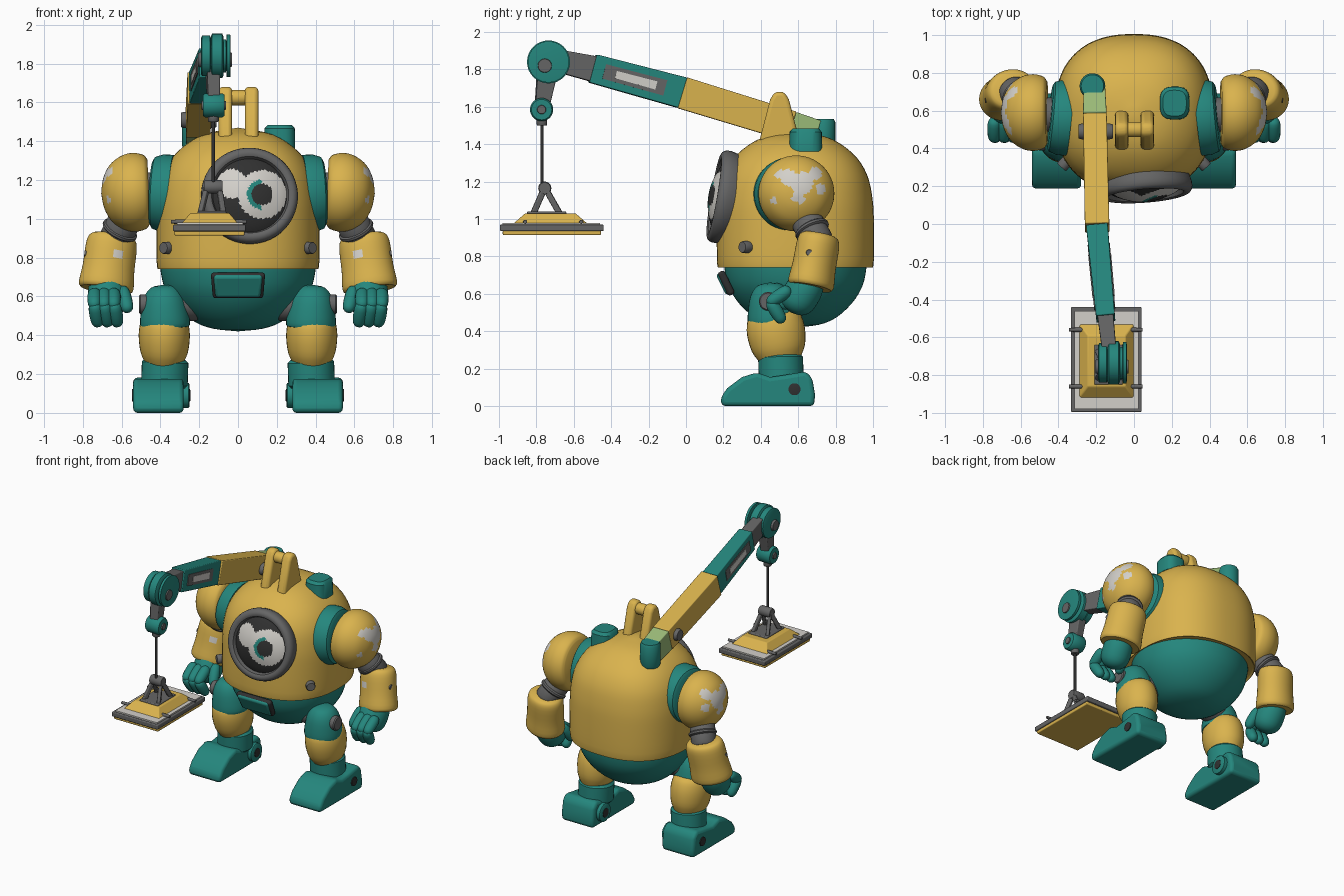
import bpy, bmesh, math
from mathutils import Vector, Matrix

old = bpy.data.objects.get("Cube")
if old:
    bpy.data.objects.remove(old, do_unlink=True)


def material(name, r, g, b):
    m = bpy.data.materials.new(name)
    m.use_nodes = True
    m.diffuse_color = (r, g, b, 1)
    m.node_tree.nodes["Principled BSDF"].inputs["Base Color"].default_value = (r, g, b, 1)
    return m


YELLOW = material("yellow paint", .70, .45, .075)
TEAL = material("teal paint", .018, .24, .205)
GREY = material("grey metal", .13, .13, .13)
DARK = material("dark metal", .03, .03, .03)
WHITE = material("worn white", .65, .63, .59)
PALE = material("pale green", .33, .50, .19)


def finish(name, bm, mats, rule=None, bevel=0, angle=40):
    """Turn a bmesh into a shaded object, colouring faces by a rule."""
    bmesh.ops.remove_doubles(bm, verts=bm.verts, dist=1e-5)
    bmesh.ops.recalc_face_normals(bm, faces=bm.faces)
    if rule:
        for f in bm.faces:
            f.material_index = rule(f.calc_center_median())
    mesh = bpy.data.meshes.new(name)
    bm.to_mesh(mesh)
    bm.free()
    ob = bpy.data.objects.new(name, mesh)
    bpy.context.collection.objects.link(ob)
    for m in mats if isinstance(mats, list) else [mats]:
        mesh.materials.append(m)
    if bevel:
        mod = ob.modifiers.new("Bevel", "BEVEL")
        mod.width, mod.segments = bevel, 3
    bpy.ops.object.select_all(action="DESELECT")
    ob.select_set(True)
    bpy.context.view_layer.objects.active = ob
    bpy.ops.object.shade_smooth_by_angle(angle=math.radians(angle))
    return ob


def spline(pts, n):
    """Catmull-Rom refinement of a profile."""
    p = [Vector(q) for q in pts]
    p = [2 * p[0] - p[1]] + p + [2 * p[-1] - p[-2]]
    out = []
    for a, b, c, d in zip(p, p[1:], p[2:], p[3:]):
        for i in range(n):
            t = i / n
            out.append(.5 * (2 * b + (c - a) * t + (2 * a - 5 * b + 4 * c - d) * t * t
                             + (3 * b - a - 3 * c + d) * t ** 3))
    return out + [p[-2]]


def turned(name, a, b, prof, mats, rule=None, squash=1, power=2, seg=32, smooth=1):
    """Profile of (fraction along a-b, radius) swept round the axis."""
    a, b = Vector(a), Vector(b)
    rot = Vector((0, 0, 1)).rotation_difference(b - a)
    length = (b - a).length
    bm = bmesh.new()
    rings = []
    for t, r in spline(prof, smooth):
        ring = []
        for i in range(seg):
            c, s = math.cos(math.tau * i / seg), math.sin(math.tau * i / seg)
            k = max(r, 0) / (abs(c) ** power + abs(s) ** power) ** (1 / power)
            ring.append(bm.verts.new(a + rot @ Vector((k * c, k * s * squash, t * length))))
        rings.append(ring)
    for p, q in zip(rings, rings[1:]):
        for i in range(seg):
            j = (i + 1) % seg
            bm.faces.new((p[i], p[j], q[j], q[i]))
    for ring, (t, r) in ((rings[0], prof[0]), (rings[-1], prof[-1])):
        if r > 0:
            bm.faces.new(ring)
    return finish(name, bm, mats, rule)


def rod(name, a, b, r, mat, edge=.1):
    return turned(name, a, b, [(0, r * .88), (edge, r), (1 - edge, r), (1, r * .88)], mat)


def beam(name, a, b, w, h, mat, w2=None, h2=None, bevel=.006):
    """Box beam between two points, tapering to w2 by h2."""
    a, b = Vector(a), Vector(b)
    d = (b - a).normalized()
    side = d.cross(Vector((0, 0, 1)) if abs(d.z) < .99 else Vector((0, 1, 0))).normalized()
    up = side.cross(d)
    bm = bmesh.new()
    ends = [[bm.verts.new(p + side * u * x / 2 + up * v * y / 2)
             for u, v in ((-1, -1), (1, -1), (1, 1), (-1, 1))]
            for p, x, y in ((a, w, h), (b, w2 or w, h2 or h))]
    for e in ends:
        bm.faces.new(e)
    for i in range(4):
        j = (i + 1) % 4
        bm.faces.new((ends[0][i], ends[0][j], ends[1][j], ends[1][i]))
    return finish(name, bm, mat, bevel=bevel, angle=30)


def slab(name, pts, x0, x1, mat, bevel):
    """Side outline in y and z, extruded along x."""
    bm = bmesh.new()
    face = bm.faces.new([bm.verts.new((x0, y, z)) for y, z in pts])
    ext = bmesh.ops.extrude_face_region(bm, geom=[face])
    bmesh.ops.translate(bm, vec=(x1 - x0, 0, 0),
                        verts=[v for v in ext["geom"] if isinstance(v, bmesh.types.BMVert)])
    return finish(name, bm, mat, bevel=bevel)


# Torso: yellow shell over a teal bowl
turned("torso_shell", (0, .585, .75), (0, .585, 1.47),
       [(0, .40), (.01, .418), (.3, .42), (.5, .412), (.68, .382), (.83, .31), (.95, .18), (1, 0)],
       YELLOW, power=2.4, seg=64, smooth=4)
turned("belly", (0, .585, .42), (0, .585, .78),
       [(0, 0), (.04, .13), (.14, .225), (.35, .315), (.6, .375), (.85, .398), (1, .40)],
       TEAL, squash=.95, seg=64, smooth=3)
beam("belly_pocket_trim", (0, .245, .595), (0, .185, .72), .26, .04, DARK, .28, bevel=.015)
beam("belly_pocket", (0, .235, .602), (0, .18, .713), .235, .045, TEAL, .255, bevel=.015)

# Eye porthole
centre, look = Vector((.06, .185, 1.12)), Vector((.08, -1, .17)).normalized()
turned("eye_rim", centre - look * .07, centre + look * .035,
       [(0, .235), (.5, .25), (.85, .245), (1, .225), (.95, .2), (.6, .188), (.4, .185)],
       GREY, seg=48, smooth=2)


def eye_colour(p):
    pupil = math.hypot(p.x - .125, p.z - 1.126)
    if pupil < .055:
        return 0
    if pupil < .078 and p.x < .12:
        return 2
    if pupil < .125 or math.hypot(p.x + .03, p.z - 1.18) < .075:
        return 1
    return 0


turned("eye_lens", centre, centre + look * .065,
       [(0, .2), (.3, .17), (.55, .135), (.8, .09), (.95, .045), (1, 0)],
       [DARK, WHITE, TEAL], eye_colour, seg=72, smooth=4)

# Lifting handle and cap on top of the shell
for side, x0 in (("right", -.10), ("left", .035)):
    slab("handle_lug_" + side, [(.39, 1.41), (.45, 1.64), (.475, 1.68), (.525, 1.68), (.55, 1.64), (.61, 1.41)],
         x0, x0 + .07, YELLOW, .02)
rod("handle_bar", (-.06, .5, 1.625), (.07, .5, 1.625), .04, YELLOW)
turned("top_cap", (.215, .64, 1.36), (.215, .64, 1.485), [(0, .08), (.85, .078), (1, .062)],
       TEAL, power=3, squash=1.1)


def shoulder_wear(p):
    blobs = ((.55, 1.22, .045), (.62, 1.19, .06), (.69, 1.24, .035), (.60, 1.12, .035), (.50, 1.24, .025),
             (.72, 1.16, .03), (.47, 1.1, .02))
    return int(abs(p.x) > .55 and any(math.hypot(p.y - y, p.z - z) < r for y, z, r in blobs))


def forearm_wear(p):
    return int(p.y < .68 and abs(abs(p.x) - .625) < .025 and abs(p.z - .83) < .025)


# Limbs, one pass for each side
for s, side in ((1, "left"), (-1, "right")):
    def P(x, y, z):
        return (s * x, y, z)

    rod("shell_bolt_" + side, P(.33, .36, .85), P(.385, .30, .85), .032, GREY)
    # Arm
    turned("shoulder_socket_" + side, P(.34, .56, 1.13), P(.445, .57, 1.135),
           [(0, .2), (.5, .2), (.9, .185), (1, .165)], TEAL, seg=48)
    rod("shoulder_axle_" + side, P(.42, .58, 1.15), P(.49, .58, 1.15), .09, GREY)
    turned("shoulder_" + side, P(.46, .59, 1.14), P(.705, .59, 1.13),
           [(0, .165), (.08, .19), (.3, .203), (.55, .19), (.8, .145), (.95, .075), (1, 0)],
           [YELLOW, WHITE], shoulder_wear, seg=72, smooth=4)
    rod("elbow_" + side, P(.58, .64, 1.0), P(.645, .71, .87), .085, GREY)
    rod("elbow_band_" + side, P(.602, .668, .955), P(.615, .68, .93), .095, GREY, .3)
    turned("forearm_" + side, P(.645, .715, .915), P(.682, .665, .635),
           [(0, .085), (.05, .103), (.2, .113), (.6, .115), (.92, .122), (1, .112)],
           [YELLOW, WHITE], forearm_wear, squash=1.18, seg=48, smooth=3)
    rod("forearm_bolt_" + side, P(.75, .66, .82), P(.79, .66, .82), .018, GREY)
    # Hand with curled fingers
    turned("palm_" + side, P(.68, .67, .69), P(.665, .56, .50),
           [(0, .08), (.3, .098), (.7, .095), (.92, .06), (1, 0)], TEAL, smooth=3)
    pill = [(0, 0), (.08, .026), (.3, .036), (.75, .034), (.94, .022), (1, 0)]
    for i in range(3):
        x = .64 + .05 * i
        turned(f"knuckle_{i}_{side}", P(x, .56, .63), P(x, .435, .545), pill, TEAL, seg=16, smooth=2)
        turned(f"fingertip_{i}_{side}", P(x, .445, .57), P(x - .02, .52, .445), pill, TEAL, seg=16, smooth=2)
    turned("thumb_" + side, P(.60, .60, .65), P(.565, .51, .52), pill, TEAL, seg=16, smooth=2)
    # Leg
    rod("hip_axle_" + side, P(.2, .5, .56), P(.4, .46, .555), .085, GREY)
    turned("thigh_" + side, P(.385, .445, .66), P(.375, .46, .44),
           [(0, 0), (.06, .065), (.3, .105), (.7, .125), (.95, .128), (1, .115)], TEAL, smooth=3)
    rod("hip_disc_" + side, P(.44, .44, .56), P(.51, .44, .56), .05, GREY)
    turned("shin_" + side, P(.38, .465, .50), P(.38, .505, .25),
           [(0, .10), (.12, .122), (.4, .132), (.75, .122), (1, .095)], YELLOW, squash=1.18, smooth=3)
    rod("boot_cuff_" + side, P(.375, .505, .275), P(.38, .51, .13), .12, TEAL)
    slab("boot_" + side, [(.19, 0), (.185, .045), (.22, .095), (.30, .155), (.38, .18), (.45, .155),
                          (.52, .165), (.64, .185), (.675, .15), (.69, .06), (.685, 0)],
         s * .28, s * .54, TEAL, .035)
    rod("ankle_hub_" + side, P(.25, .58, .09), P(.3, .58, .09), .065, TEAL)
    for x in (.246, .535):
        rod("ankle_bolt_" + side, P(x, .58, .09), P(x + .012, .58, .09), .032, DARK)

# Crane arm
rod("crane_base", (-.22, .73, 1.36), (-.22, .73, 1.535), .068, TEAL)
root, middle = Vector((-.21, .73, 1.445)), Vector((-.195, -.02, 1.675))
tip, wrist = Vector((-.15, -.5, 1.805)), Vector((-.13, -.68, 1.845))
patch = root.lerp(middle, .22)
beam("boom_patch", root.lerp(middle, .04), patch, .115, .15, PALE, .125, .16)
beam("boom_rear", patch, middle, .125, .165, YELLOW, .13, .172)
beam("boom_front", middle, tip, .115, .168, TEAL, .10, .155)
beam("boom_slot", middle.lerp(tip, .2), middle.lerp(tip, .88), .118, .085, GREY, .112, .08, bevel=0)
beam("boom_slot_wear", middle.lerp(tip, .3), middle.lerp(tip, .75), .122, .045, WHITE, .119, .04, bevel=0)
beam("boom_neck", middle.lerp(tip, .95), wrist, .085, .14, GREY, .075, .12)
rod("boom_pin", (-.295, .49, 1.51), (-.11, .49, 1.51), .042, GREY)
for x0, x1, r in ((-.19, -.14, .105), (-.14, -.075, .115), (-.075, -.06, .085), (-.06, -.038, .11)):
    rod("crane_elbow_disc", (x0, -.735, 1.84), (x1, -.735, 1.84), r, TEAL)
rod("crane_elbow_pin", (-.205, -.755, 1.82), (-.03, -.755, 1.82), .04, GREY)
beam("crane_link", (-.13, -.74, 1.80), (-.127, -.77, 1.6), .07, .11, GREY, .06, .075)
rod("crane_wrist", (-.18, -.772, 1.585), (-.07, -.772, 1.585), .062, TEAL)
rod("crane_wrist_pin", (-.188, -.772, 1.585), (-.062, -.772, 1.585), .025, GREY)
rod("cable_clamp", (-.127, -.77, 1.55), (-.127, -.77, 1.5), .028, GREY)
rod("cable", (-.127, -.77, 1.52), (-.127, -.77, 1.16), .009, DARK)

# Hanging plate with its yoke
rod("yoke_pin", (-.175, -.755, 1.165), (-.08, -.755, 1.165), .035, GREY)
for u in (-1, 1):
    for v in (-1, 1):
        beam("yoke_leg", (-.128 + u * .03, -.755, 1.17), (-.135 + u * .06, -.745 + v * .075, 1.02), .025, .03, GREY)
beam("yoke_foot", (-.135, -.85, 1.03), (-.135, -.64, 1.03), .15, .02, GREY)
beam("plate_cover", (-.145, -.725, .965), (-.145, -.725, 1.03), .31, .42, YELLOW, .2, .27)
beam("plate_stripe", (-.145, -.98, .973), (-.145, -.46, .973), .34, .014, WHITE, bevel=0)
beam("plate_tray", (-.147, -.995, .953), (-.147, -.44, .953), .375, .034, GREY)
beam("plate_underside", (-.147, -.98, .926), (-.147, -.455, .926), .36, .024, YELLOW)
for y in (-.86, -.56):
    rod("plate_clamp", (-.345, y, .985), (.045, y, .985), .011, GREY)
